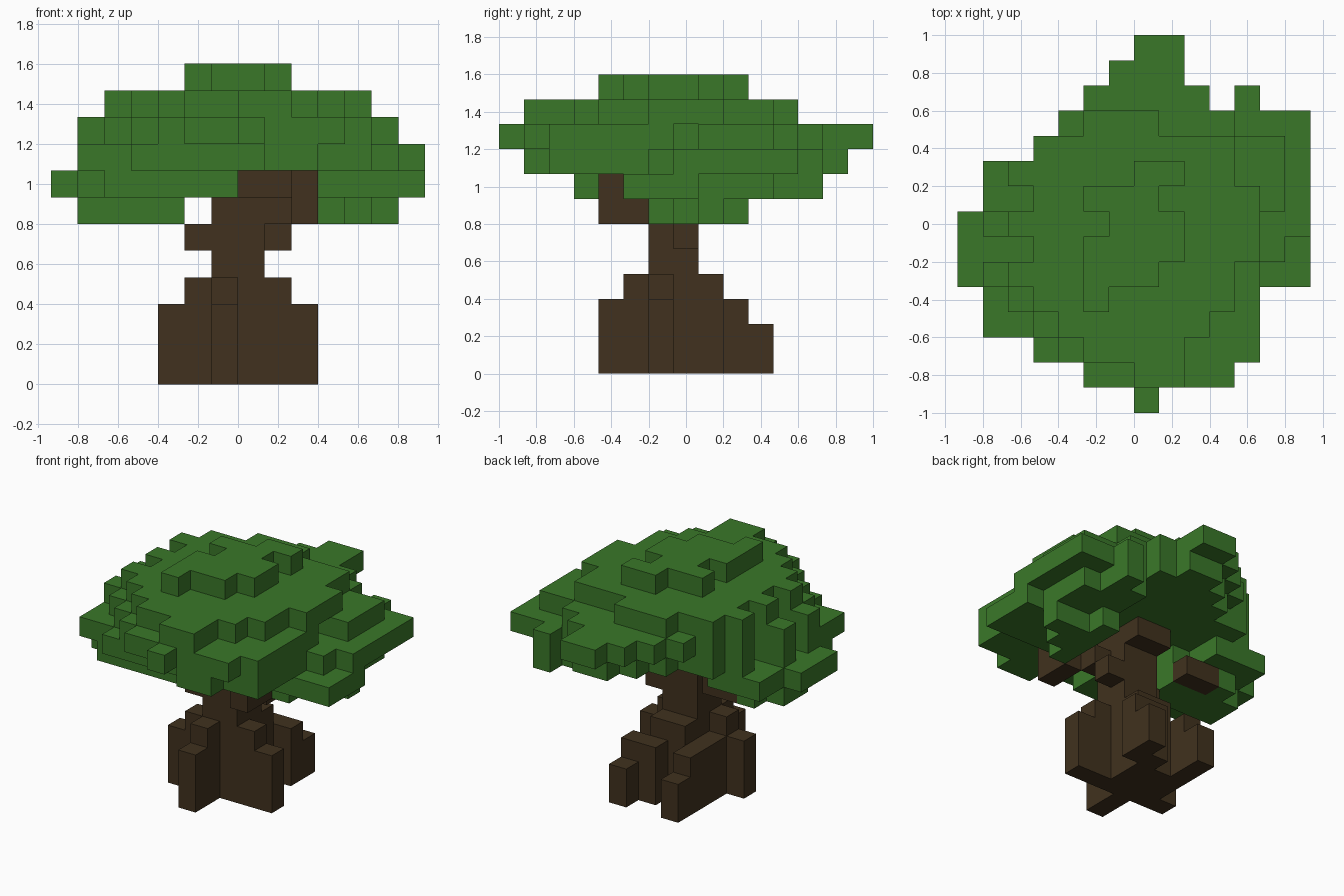
import bpy
import bmesh
from mathutils import Vector

CELL = 2 / 15          # edge length of one cube
HALF_DEPTH = 7.5       # cells from the centre to the front tip

cube = bpy.data.objects.get("Cube")
if cube:
    bpy.data.objects.remove(cube, do_unlink=True)


def make_material(name, colour):
    material = bpy.data.materials.new(name)
    material.use_nodes = True
    material.diffuse_color = colour
    material.node_tree.nodes["Principled BSDF"].inputs["Base Color"].default_value = colour
    return material


def fill(cells, left, right, front, back, bottom, top):
    """Add a solid block of cubes; upper limits are exclusive."""
    cells.update((x, y, z) for x in range(left, right)
                 for y in range(front, back) for z in range(bottom, top))


def fill_layer(cells, level, first_row, spans):
    """Add one flat layer, given its left and right limits row by row."""
    for row, (left, right) in enumerate(spans, first_row):
        fill(cells, left, right, row, row + 1, level, level + 1)


def build_part(name, cells, solid, material):
    """Skin the cubes with only those faces that meet open air."""
    bm = bmesh.new()
    corners = {}

    def corner(point):
        key = tuple(round(value) for value in point)
        if key not in corners:
            x, y, z = key
            corners[key] = bm.verts.new((x * CELL, (y - HALF_DEPTH) * CELL, z * CELL))
        return corners[key]

    for cell in sorted(cells):
        for axis in range(3):
            for side in (-1, 1):
                normal = Vector((0, 0, 0))
                normal[axis] = side
                neighbour = tuple(int(c + n) for c, n in zip(cell, normal))
                if neighbour in solid:
                    continue
                u, v = Vector((0, 0, 0)), Vector((0, 0, 0))
                u[(axis + 1) % 3] = 1
                v[(axis + 2) % 3] = 1
                base = Vector(cell) + (normal if side > 0 else Vector((0, 0, 0)))
                loop = [base, base + u, base + u + v, base + v]
                if side < 0:
                    loop.reverse()
                bm.faces.new([corner(point) for point in loop])

    mesh = bpy.data.meshes.new(name)
    bm.to_mesh(mesh)
    bm.free()
    mesh.materials.append(material)
    part = bpy.data.objects.new(name, mesh)
    bpy.context.collection.objects.link(part)
    return part


trunk = set()

# Flared base and its roots
fill(trunk, -2, 1, 6, 9, 0, 3)
fill(trunk, -1, 0, 4, 6, 0, 3)      # front root
fill(trunk, 1, 3, 6, 7, 0, 3)       # left root
fill(trunk, -3, -2, 6, 7, 0, 3)     # right root
for x in (-2, 1):                   # pair of stepped back roots
    fill(trunk, x, x + 1, 9, 10, 0, 3)
    fill(trunk, x, x + 1, 10, 11, 0, 2)
fill(trunk, 0, 1, 9, 10, 0, 3)

# Shoulders of the roots
fill(trunk, -2, 2, 6, 7, 3, 4)
fill(trunk, -1, 0, 5, 6, 3, 4)
fill(trunk, -1, 1, 8, 9, 3, 4)

# Stem and branches
fill(trunk, -1, 1, 6, 8, 3, 8)
fill(trunk, -2, -1, 6, 7, 5, 6)
fill(trunk, 1, 2, 7, 8, 5, 6)
fill(trunk, 1, 2, 6, 7, 6, 7)
fill(trunk, 2, 3, 4, 6, 6, 8)       # forked front branch
fill(trunk, 0, 2, 5, 6, 7, 8)
fill(trunk, -4, -2, 8, 9, 6, 7)     # branch ends under the leaves
fill(trunk, -1, 1, 8, 9, 7, 8)

canopy = set()

# Low hanging clumps on both sides
fill(canopy, -6, -2, 6, 8, 6, 7)
fill(canopy, -5, -3, 8, 9, 6, 7)
fill_layer(canopy, 6, 6, [(3, 4), (3, 5), (3, 6), (3, 4)])

# Lower shelf, open towards the back
fill_layer(canopy, 7, 3, [(-5, 0), (-6, 0), (-7, 0), (-7, -2), (-7, -2), (-6, -3), (-6, -3)])
fill(canopy, 3, 7, 5, 8, 7, 8)
fill_layer(canopy, 7, 8, [(3, 6), (3, 6), (3, 6), (3, 5), (4, 5)])

# Broad middle layer
fill_layer(canopy, 8, 1, [(1, 3), (-4, 5), (-6, 5), (-6, 5), (-6, 5), (-4, 6), (-6, 7)])
fill_layer(canopy, 8, 8, [(-4, 7), (-5, 7), (-4, 7), (-2, 7), (-1, 3), (0, 2)])
fill(canopy, 4, 5, 12, 13, 8, 9)

# Widest layer, reaching the front and back tips
fill_layer(canopy, 9, 0, [(0, 1), (-2, 4), (-3, 5), (-4, 5), (-5, 5), (-6, 5), (-4, 5), (-6, 4)])
fill_layer(canopy, 9, 8, [(-4, 6), (-5, 6), (-4, 6), (-3, 4), (-2, 3), (-1, 2), (0, 2)])

# Upper layer with a notched rim
fill_layer(canopy, 10, 1, [(0, 2), (-2, 2), (-3, 3), (-4, 4), (-5, 4), (-4, 5)])
fill_layer(canopy, 10, 7, [(-5, 5), (-4, 5), (-5, 4), (-4, 4), (-2, 1)])

# Crown
fill_layer(canopy, 11, 4, [(-2, -1), (-2, 1), (-2, 2), (-1, 2), (-2, 1), (0, 2)])

canopy -= trunk
solid = trunk | canopy
build_part("trunk", trunk, solid, make_material("bark brown", (0.052, 0.031, 0.013, 1)))
build_part("canopy", canopy, solid, make_material("leaf green", (0.042, 0.187, 0.022, 1)))
